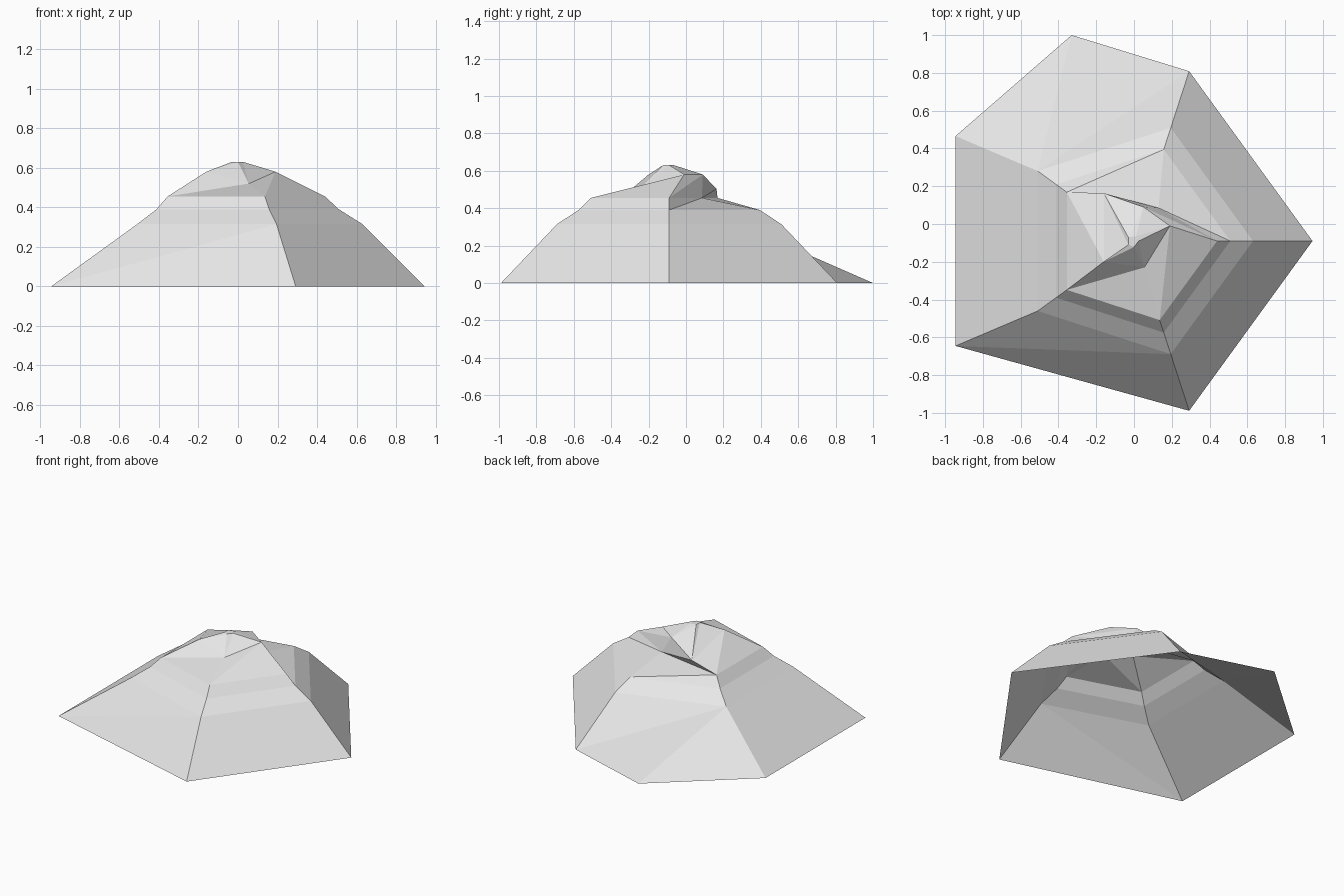
import bpy, bmesh, math

if "Cube" in bpy.data.objects:
    bpy.data.objects.remove(bpy.data.objects["Cube"])

CY = -0.09                      # centre line of the pentagon
GREY = bpy.data.materials.new("plain grey")
GREY.diffuse_color = (0.8, 0.8, 0.8, 1)
GREY.use_nodes = True
GREY.node_tree.nodes["Principled BSDF"].inputs["Base Color"].default_value = GREY.diffuse_color


def pentagon(radius, z):
    """Corners in order: right, back right, back left, front left, front right."""
    return [[radius * math.cos(math.tau * i / 5),
             CY + radius * math.sin(math.tau * i / 5), z] for i in range(5)]


# Regular lower tiers, with the few pulled corners
rings = [pentagon(r, z) for r, z in ((0.945, 0), (0.63, 0.315), (0.51, 0.39), (0.44, 0.455))]
rings[0][2][0] = rings[0][3][0] = -0.945      # base flares out on the left
rings[3][1] = [0.13, 0.085, 0.455]            # dent at the back
# Crumpled upper tier and small flat top
rings.append([(0.19, -0.01, 0.58), (0.05, 0.09, 0.58), (-0.16, 0.163, 0.503),
              (-0.16, -0.2, 0.58), (0.055, -0.23, 0.52)])
rings.append([(0.025, -0.09, 0.63), (0.01, -0.065, 0.63), (-0.03, -0.07, 0.63),
              (-0.03, -0.11, 0.63), (0, -0.122, 0.63)])

bm = bmesh.new()
tiers = [[bm.verts.new(p) for p in ring] for ring in rings]
for low, high in zip(tiers, tiers[1:]):
    for i in range(5):
        j = (i + 1) % 5
        bm.faces.new((low[i], low[j], high[j]))
        bm.faces.new((low[i], high[j], high[i]))
bm.faces.new(tiers[-1])
# Extra hem flap at the back
hem = bm.verts.new((-0.33, 1.0, 0))
old = next(f for f in bm.faces
           if set(f.verts) == {tiers[0][1], tiers[0][2], tiers[1][2]})
bm.faces.remove(old)
bm.faces.new((tiers[0][1], hem, tiers[1][2]))
bm.faces.new((hem, tiers[0][2], tiers[1][2]))

mesh = bpy.data.meshes.new("faceted_shell")
bm.to_mesh(mesh)
bm.free()
mesh.materials.append(GREY)
shell = bpy.data.objects.new("faceted_shell", mesh)
bpy.context.collection.objects.link(shell)
